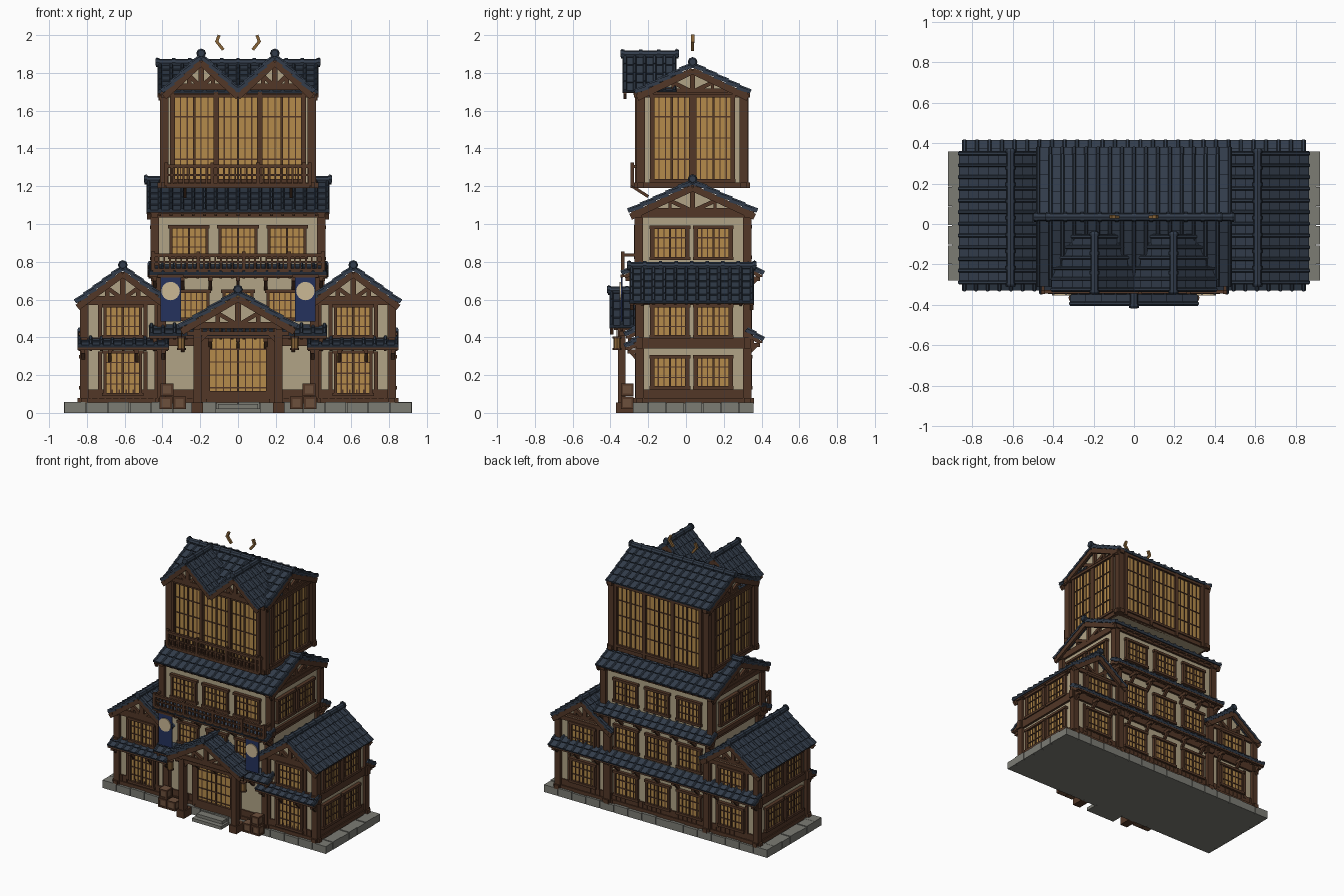
import bpy, math
from mathutils import Vector as V

if "Cube" in bpy.data.objects:
    bpy.data.objects.remove(bpy.data.objects["Cube"])

COL = dict(tile=(.032, .046, .07), wood=(.085, .038, .02), plaster=(.44, .37, .24), amber=(.46, .26, .07),
           stone=(.2, .2, .175), navy=(.018, .032, .11), crate=(.15, .08, .045), brass=(.25, .13, .04),
           cream=(.6, .48, .3))
MATS = {}
for k, c in COL.items():
    MATS[k] = bpy.data.materials.new(k)
    MATS[k].diffuse_color = (*c, 1)
PARTS = {}
Z = V((0, 0, 1))


def add(name, mat, verts, faces):
    vs, fs, _ = PARTS.setdefault(name, ([], [], mat))
    o = len(vs)
    vs += [tuple(v) for v in verts]
    fs += [[i + o for i in f] for f in faces]


def obox(name, mat, c, a, b, n):
    """Box from centre and three half-axis vectors."""
    vs = [c + a * i + b * j + n * k for k in (-1, 1) for j in (-1, 1) for i in (-1, 1)]
    fs = [(0, 2, 3, 1), (4, 5, 7, 6), (0, 1, 5, 4), (2, 6, 7, 3), (0, 4, 6, 2), (1, 3, 7, 5)]
    if a.cross(b).dot(n) < 0:
        fs = [f[::-1] for f in fs]
    add(name, mat, vs, fs)


def box(name, mat, x0, x1, y0, y1, z0, z1):
    obox(name, mat, V((x0 + x1, y0 + y1, z0 + z1)) / 2, V((abs(x1 - x0) / 2, 0, 0)),
         V((0, (y1 - y0) / 2, 0)), V((0, 0, (z1 - z0) / 2)))


def frame(d):
    s = d.cross(Z) if abs(d.normalized().z) < .99 else V((1, 0, 0))
    s.normalize()
    return s, s.cross(d).normalized()


def bar(name, p, q, w=.02, h=None, mat='wood'):
    p, q = V(p), V(q)
    s, u = frame(q - p)
    obox(name, mat, (p + q) / 2, (q - p) / 2, s * w / 2, u * (h or w) / 2)


def tube(name, mat, p, q, r, n=6, r2=None):
    p, q = V(p), V(q)
    s, u = frame(q - p)
    ring = [s * math.cos(2 * math.pi * i / n) + u * math.sin(2 * math.pi * i / n) for i in range(n)]
    vs = [p + d * r for d in ring] + [q + d * (r if r2 is None else r2) for d in ring]
    fs = [(i, i + n, (i + 1) % n + n, (i + 1) % n) for i in range(n)]
    add(name, mat, vs, fs + [tuple(range(n)), tuple(range(2 * n - 1, n - 1, -1))])


def slope(name, a, b, d, rows):
    """Tiled roof plane: stepped rows, round ribs and rafters below."""
    a, b, d = V(a), V(b), V(d)
    u = b - a
    n = u.cross(d).normalized()
    n = n if n.z > 0 else -n
    for i in range(rows):
        obox(name + '_tiles', 'tile', a + u / 2 + d * (i + .5) / rows, u / 2, d / rows * .56 + n * .005, n * .008)
    k = max(2, round(u.length / .062))
    for i in range(k + 1):
        e = a + u * (.012 / u.length + (1 - .024 / u.length) * i / k)
        for j in range(rows):
            tube(name + '_tile_ribs', 'tile', e + d * j / rows + n * .007, e + d * (j + 1.06) / rows + n * .013, .0095)
        f = e - n * .018
        bar(name + '_rafters', f + d * .1, f + d * .985, .014, .02)
    bar(name + '_eave_board', a + d * .95 - n * .013, b + d * .95 - n * .013, .02, .014)


def gable(name, r0, r1, w, h, rows, inset=.04, ends=(0, 1)):
    """Gable roof with plaster ends, timber trusses, ridge and finials."""
    r0, r1 = V(r0), V(r1)
    u = (r1 - r0).normalized()
    s = u.cross(Z)
    for g in (-1, 1):
        slope(name, r0, r1, s * w * g - Z * h, rows)
    tube(name + '_ridge', 'tile', r0 + Z * .013 - u * .005, r1 + Z * .013 + u * .005, .02, 8)
    m = int((r1 - r0).length / .08)
    for i in range(m + 1):
        p = r0.lerp(r1, i / m) + Z * .014
        tube(name + '_ridge', 'tile', p - u * .009, p + u * .009, .024, 8)
    iw, ih = w - .05, h * (w - .05) / w
    tri = [e - Z * .02 + o for e in (r0 + u * inset, r1 - u * inset) for o in (V(), s * iw - Z * ih, -s * iw - Z * ih)]
    add(name + '_gable_wall', 'plaster', tri, [(0, 1, 2), (3, 5, 4), (0, 3, 4, 1), (1, 4, 5, 2), (2, 5, 3, 0)])
    for k in ends:
        e, o = ((r0, -u), (r1, u))[k]
        tube(name + '_finial', 'tile', e + Z * .018, e + Z * .018 + o * .012, .026, 8, .018)
        t, t2 = e - o * (inset - .004) - Z * .02, e - o * .012 - Z * .03
        tn = name + '_truss'
        bar(tn, t, t - Z * ih, .03, .026)
        bar(tn, t - Z * ih + s * iw, t - Z * ih - s * iw, .026, .034)
        for g in (-1, 1):
            bar(tn, t2, t2 + s * g * w * .98 - Z * h * .98, .018, .034)
            bar(tn, t - Z * ih, t + s * g * iw * .48 - Z * ih * .52, .024, .022)
            bar(tn, t + s * g * iw * .42 - Z * ih * .45, t + s * g * iw * .42 - Z * ih, .022, .016)


def window(name, c, n, w, h, cols=5, rows=3):
    """Lit paper window with lattice; n is the outward direction."""
    c, n = V(c), V(n)
    r = V((-n.y, n.x, 0))
    obox(name + '_panes', 'amber', c, r * w / 2, n * .008, Z * h / 2)
    o = c + n * .01
    for g in (-1, 1):
        bar(name + '_frame', o + r * g * w / 2 - Z * h / 2, o + r * g * w / 2 + Z * h / 2, .016, .024)
        bar(name + '_frame', o - r * (w / 2 + .015) + Z * g * h / 2, o + r * (w / 2 + .015) + Z * g * h / 2, .028, .018)
    for i in range(1, cols):
        p = o + r * w * (i / cols - .5)
        t = .012 if 2 * i == cols else .006
        bar(name + '_lattice', p - Z * h / 2, p + Z * h / 2, t, t)
    for j in range(1, rows):
        p = o + Z * h * (j / rows - .5)
        bar(name + '_lattice', p - r * w / 2, p + r * w / 2, .008, .006)


def storey(name, x0, x1, y0, y1, z0, z1, wains=0, wall='plaster'):
    """Plaster block with corner posts, sill and head beams, plank skirting."""
    box(name + '_walls', wall, x0, x1, y0, y1, z0, z1)
    for x in (x0, x1):
        for y in (y0, y1):
            bar(name + '_posts', (x, y, z0), (x, y, z1), .045)
        for z in (z0 + .015, z1 - .015):
            bar(name + '_beams', (x, y0 - .035, z), (x, y1 + .035, z), .034, .03)
    for y in (y0, y1):
        for z in (z0 + .015, z1 - .015):
            bar(name + '_beams', (x0 - .035, y, z), (x1 + .035, y, z), .034, .03)
    if wains:
        box(name + '_skirting', 'wood', x0 - .008, x1 + .008, y0 - .008, y1 + .008, z0, z0 + wains)
        k = int((x1 - x0) / .035)
        for i in range(k + 1):
            for y in (y0 - .008, y1 + .008):
                bar(name + '_battens', (x0 + (x1 - x0) * i / k, y, z0), (x0 + (x1 - x0) * i / k, y, z0 + wains), .008)


def railing(name, x, y, z, h, step=.03):
    for k, t in ((0, .018), (.55, .01), (1, .018)):
        bar(name, (-x, y, z + h * k), (x, y, z + h * k), t)
    k = round(2 * x / step)
    for i in range(k + 1):
        px = -x + 2 * x * i / k
        big = i % 8 == 0 or i == k
        bar(name, (px, y, z), (px, y, z + h + .02 * big), .02 if big else .009)
    for g in (-1, 1):
        for q in (0, 1):
            bar(name, (g * x, y, z + h * q), (g * x, -.24, z + h * q), .016)


def pent(name, x0, x1, y, z, out, drop=.055):
    """Lean-to strip of tiles on the wall at y with timber brackets."""
    slope(name, (x0, y, z), (x1, y, z), (0, out, -drop), 2)
    k = max(2, round((x1 - x0) / .17))
    for i in range(k + 1):
        px = x0 + .03 + (x1 - x0 - .06) * i / k
        bar(name + '_brackets', (px, y, z - drop - .025), (px, y + out * .85, z - drop - .025), .022)
        bar(name + '_brackets', (px, y, z - drop - .08), (px, y + out * .6, z - drop - .03), .018)


F, B, YF, YB, YC = (0, -1, 0), (0, 1, 0), -.235, .32, .035

# stone base with edge blocks and front step
box('stone_base', 'stone', -.9, .9, -.265, .345, 0, .052)
for i in range(16):
    x = -.92 + .115 * i
    for y0, y1 in ((-.28, -.2), (.28, .358)):
        box('base_edge_blocks', 'stone', x + .002, x + .113, y0, y1, 0, .058 - .004 * (i % 2))
for i in range(5):
    y = -.2 + .096 * i
    for g in (-1, 1):
        box('base_edge_blocks', 'stone', *sorted((g * .84, g * .92)), y + .002, y + .094, 0, .058 - .004 * (i % 2))
box('entrance_step', 'stone', -.12, .12, -.37, -.27, 0, .024)
box('entrance_step', 'stone', -.105, .105, -.335, -.27, .024, .046)

# central body: lower three floors
storey('ground_floor', -.42, .42, YF, YB, .05, .385, .075)
storey('second_floor', -.42, .42, YF, YB, .385, .745)
storey('third_floor', -.44, .44, YF - .015, YB + .005, .745, 1.065)
for x in (-.26, 0, .26):
    window('third_floor_window', (x, YF - .017, .905), F, .19, .16, 6, 3)
    window('second_floor_window', (x * .9, YF - .002, .57), F, .15, .15, 5, 3)
    for z, h, y in ((.21, .17, YB), (.555, .17, YB), (.905, .16, YB + .005)):
        window('rear_window', (x, y, z), B, .18, h, 6, 3)
for g in (-1, 1):
    for y in (-.085, .145):
        window('third_floor_side_window', (g * .442, y, .9), (g, 0, 0), .185, .165, 6, 3)

# side wings
for g in (-1, 1):
    xs = sorted((g * .405, g * .815))
    storey('wing_ground', *xs, YF - .01, YB + .005, .05, .37, .075)
    storey('wing_upper', *xs, YF - .01, YB + .005, .37, .6)
    window('wing_door', (g * .61, YF - .012, .21), F, .19, .225, 6, 4)
    window('wing_window', (g * .61, YF - .012, .485), F, .19, .165, 6, 3)
    for z in (.215, .485):
        window('wing_rear_window', (g * .61, YB + .007, z), B, .19, .165, 6, 3)
        for y in (-.085, .145):
            window('wing_side_window', (g * .817, y, z), (g, 0, 0), .185, .165, 6, 3)
        for x in (.49, .73):
            for y in (YF - .012, YB + .007):
                bar('wing_studs', (g * x, y, z - .11), (g * x, y, z + .11), .02)
    gable('wing_roof', (g * .61, -.3, .765), (g * .61, .36, .765), .245, .18, 5, .055)
    pent('wing_front_pent', *sorted((g * .365, g * .85)), YF - .01, .395, -.075, .045)

# pent roofs of the central body
pent('lower_rear_pent', -.85, .85, YB, .44, .085)
pent('upper_rear_pent', -.48, .48, YB, .79, .085)
pent('lower_front_pent', -.47, .47, YF, .465, -.085)
pent('upper_front_pent', -.47, .47, YF, .79, -.1)
railing('middle_balcony', .45, -.335, .755, .08)

# main roof and top floor
gable('main_roof', (-.485, YC, 1.22), (.485, YC, 1.22), .335, .155, 5, .05)
storey('top_floor', -.39, .39, YF - .005, .305, 1.19, 1.7)
for x in (-.232, 0, .232):
    window('top_front_window', (x, YF - .007, 1.455), F, .218, .45, 6, 4)
    window('top_rear_window', (x, .307, 1.455), B, .218, .45, 6, 4)
for g in (-1, 1):
    for y in (-.075, .145):
        window('top_side_window', (g * .392, y, 1.455), (g, 0, 0), .205, .45, 6, 4)
    for y in (YF - .025, .32):
        for x in (.116, .35):
            bar('top_floor_posts', (g * x, y, 1.19), (g * x, y, 1.7), .022)
    bar('top_balcony_braces', (g * .28, -.285, 1.2), (g * .28, -.2, 1.145), .016)
railing('top_balcony', .38, -.285, 1.205, .1)
box('top_balcony_floor', 'wood', -.38, .38, -.295, -.23, 1.19, 1.208)
gable('top_roof', (-.425, YC, 1.84), (.425, YC, 1.84), .3, .145, 5, .045)

# front dormers and bent ridge ornaments
for g in (-1, 1):
    gable('dormer', (g * .195, -.335, 1.885), (g * .195, -.05, 1.885), .2, .185, 4, .035, (0, 1))
    bar('ridge_ornament', (g * .078, YC, 1.922), (g * .114, YC, 1.968), .016, .016, 'brass')
    bar('ridge_ornament', (g * .114, YC, 1.962), (g * .1, YC, 2.0), .018, .016, 'brass')

# entrance porch and doors
gable('porch_roof', (0, -.405, .635), (0, -.22, .635), .305, .18, 4, .04, (0,))
window('entrance_door', (0, YF - .01, .235), F, .31, .34, 8, 5)
bar('entrance_door_rail', (-.155, YF - .02, .09), (.155, YF - .02, .09), .03, .05)
for g in (-1, 1):
    bar('porch_posts', (g * .215, -.34, .05), (g * .215, -.34, .48), .042)
    bar('porch_posts', (g * .18, YF - .01, .05), (g * .18, YF - .01, .42), .03)
    bar('porch_beams', (g * .215, -.38, .455), (g * .215, -.22, .455), .03)
    bar('porch_beams', (g * .215, -.34, .37), (g * .15, -.34, .435), .02)
    box('porch_posts', 'stone', *sorted((g * .185, g * .245)), -.37, -.27, 0, .055)
for z in (.42, .47):
    bar('porch_beams', (-.27, -.34, z), (.27, -.34, z), .03, .022)
for i in range(13):
    bar('porch_transom', (-.19 + i * .0317, -.34, .42), (-.19 + i * .0317, -.34, .47), .01)

# banners, lanterns and crates
for g in (-1, 1):
    x = g * .357
    box('banner', 'navy', x - .054, x + .054, -.345, -.335, .485, .725)
    bar('banner_rod', (x - .068, -.34, .725), (x + .068, -.34, .725), .014)
    tube('banner_disc', 'cream', (x, -.344, .645), (x, -.352, .645), .049, 16)
    tube('lantern', 'brass', (g * .3, -.365, .335), (g * .3, -.365, .395), .02, 8)
    for z in (.333, .395):
        tube('lantern_caps', 'wood', (g * .3, -.365, z), (g * .3, -.365, z + .01), .024, 8)
    bar('lantern_hook', (g * .3, -.365, .4), (g * .3, -.365, .46), .006)
    for cx, cz in ((.31, .02), (.382, .02), (.376, .09)):
        cx *= g
        box('crates', 'crate', cx - .029, cx + .029, -.34, -.282, cz, cz + .066)
        for a in (-.028, .028):
            for k in (.006, .06):
                bar('crate_edges', (cx - .033, -.311 + a, cz + k), (cx + .033, -.311 + a, cz + k), .012)
                bar('crate_edges', (cx + a, -.344, cz + k), (cx + a, -.278, cz + k), .012)
            for b in (-.028, .028):
                bar('crate_edges', (cx + a, -.311 + b, cz), (cx + a, -.311 + b, cz + .066), .012)

for name, (vs, fs, mat) in PARTS.items():
    me = bpy.data.meshes.new(name)
    me.from_pydata(vs, [], fs)
    me.materials.append(MATS[mat])
    bpy.context.collection.objects.link(bpy.data.objects.new(name, me))

for m in bpy.data.materials:
    if m.users and not m.is_grease_pencil:
        m.use_nodes = True
        m.node_tree.nodes["Principled BSDF"].inputs["Base Color"].default_value = m.diffuse_color
